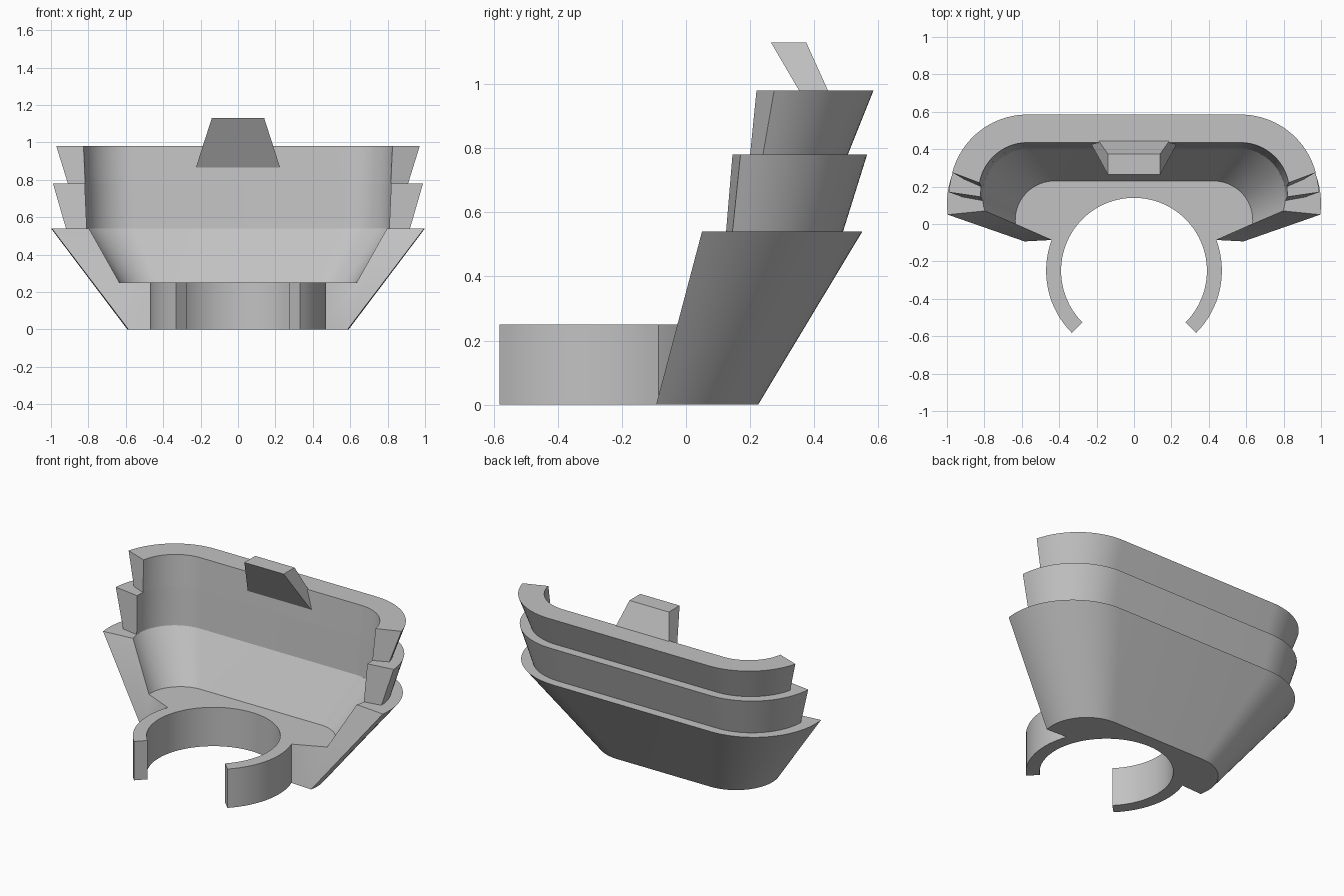
import bpy, bmesh, math

if "Cube" in bpy.data.objects:
    bpy.data.objects.remove(bpy.data.objects["Cube"])

grey = bpy.data.materials.new("grey")
grey.diffuse_color = (0.54, 0.54, 0.54, 1)
grey.use_nodes = True
grey.node_tree.nodes["Principled BSDF"].inputs["Base Color"].default_value = grey.diffuse_color


def u_profile(cx, cy, r, y_end, z, n=20):
    """Half-stadium outline from the right front end, round the back, to the left."""
    a0 = math.asin((y_end - cy) / r)
    right = []
    for i in range(n + 1):
        a = a0 + (math.pi / 2 - a0) * i / n
        right.append((cx + r * math.cos(a), cy + r * math.sin(a), z))
    return right + [(-x, y, z) for x, y, z in reversed(right)]


def finish(name, bm):
    bmesh.ops.recalc_face_normals(bm, faces=bm.faces[:])
    mesh = bpy.data.meshes.new(name)
    bm.to_mesh(mesh)
    bm.free()
    mesh.materials.append(grey)
    ob = bpy.data.objects.new(name, mesh)
    bpy.context.collection.objects.link(ob)
    bpy.ops.object.select_all(action='DESELECT')
    ob.select_set(True)
    bpy.context.view_layer.objects.active = ob
    bpy.ops.object.shade_smooth_by_angle(angle=math.radians(30))
    return ob


def strip(bm, a, b):
    for i in range(len(a) - 1):
        bm.faces.new((a[i], a[i + 1], b[i + 1], b[i]))


def add_loops(bm, profiles):
    return [[bm.verts.new(p) for p in prof] for prof in profiles]


def tier(name, profiles):
    """Closed U-shaped wall: outer bottom, outer top, inner top, inner bottom."""
    bm = bmesh.new()
    loops = add_loops(bm, profiles)
    for i in range(4):
        strip(bm, loops[i], loops[(i + 1) % 4])
    for end in (0, -1):
        bm.faces.new([l[end] for l in loops])
    finish(name, bm)


# Clip outline: open ring joined to the front of the bowl floor
CY, R_OUT, R_IN, FLOOR = -0.25, 0.47, 0.39, 0.25


def arc(r, a0, a1, n):
    angles = [math.radians(a0 + (a1 - a0) * i / n) for i in range(n + 1)]
    return [(r * math.cos(a), CY + r * math.sin(a)) for a in angles]


left_outer = arc(R_OUT, 159.5, 225, 16)
right_outer = [(-x, y) for x, y in reversed(left_outer)]
clip = left_outer + arc(R_IN, 225, -45, 64) + right_outer

# Lower bowl with solid floor and clip in one mesh
bm = bmesh.new()
o0, o1, i1, i0 = add_loops(bm, [
    u_profile(0.332, -0.035, 0.26, -0.093, 0),
    u_profile(0.56, 0.11, 0.44, 0.05, 0.54),
    u_profile(0.555, 0.15, 0.255, 0.07, 0.54),
    u_profile(0.425, 0.02, 0.21, 0.0, FLOOR)])
for a, b in ((o0, o1), (o1, i1), (i1, i0)):
    strip(bm, a, b)
for end in (0, -1):
    bm.faces.new((o0[end], o1[end], i1[end], i0[end]))
low = [bm.verts.new((x, y, 0)) for x, y in clip]
top = [bm.verts.new((x, y, FLOOR)) for x, y in clip]
strip(bm, [o0[-1]] + low + [o0[0]], [i0[-1]] + top + [i0[0]])

# Floor and underside: left, middle and right pieces around the ring hole
caps = [bm.faces.new(o0 + low), bm.faces.new(i0 + top)]
for f in caps:
    f.normal_update()
bmesh.ops.triangulate(bm, faces=caps, ngon_method='EAR_CLIP')
finish("bowl_with_clip", bm)

# Two stacked flared rims
tier("middle_rim", [
    u_profile(0.565, 0.135, 0.355, 0.145, 0.54),
    u_profile(0.57, 0.145, 0.42, 0.17, 0.78),
    u_profile(0.562, 0.162, 0.258, 0.145, 0.78),
    u_profile(0.555, 0.15, 0.255, 0.125, 0.54)])
tier("upper_rim", [
    u_profile(0.57, 0.155, 0.35, 0.24, 0.78),
    u_profile(0.57, 0.17, 0.415, 0.275, 0.98),
    u_profile(0.57, 0.175, 0.26, 0.22, 0.98),
    u_profile(0.562, 0.162, 0.258, 0.20, 0.78)])

# Slanted tab on the back wall
bm = bmesh.new()
bot, up = add_loops(bm, [
    [(-0.225, 0.42, 0.865), (0.225, 0.42, 0.865), (0.225, 0.495, 0.865), (-0.225, 0.495, 0.865)],
    [(-0.14, 0.265, 1.13), (0.14, 0.265, 1.13), (0.14, 0.375, 1.13), (-0.14, 0.375, 1.13)]])
strip(bm, bot + bot[:1], up + up[:1])
bm.faces.new(bot)
bm.faces.new(up)
finish("tab", bm)
